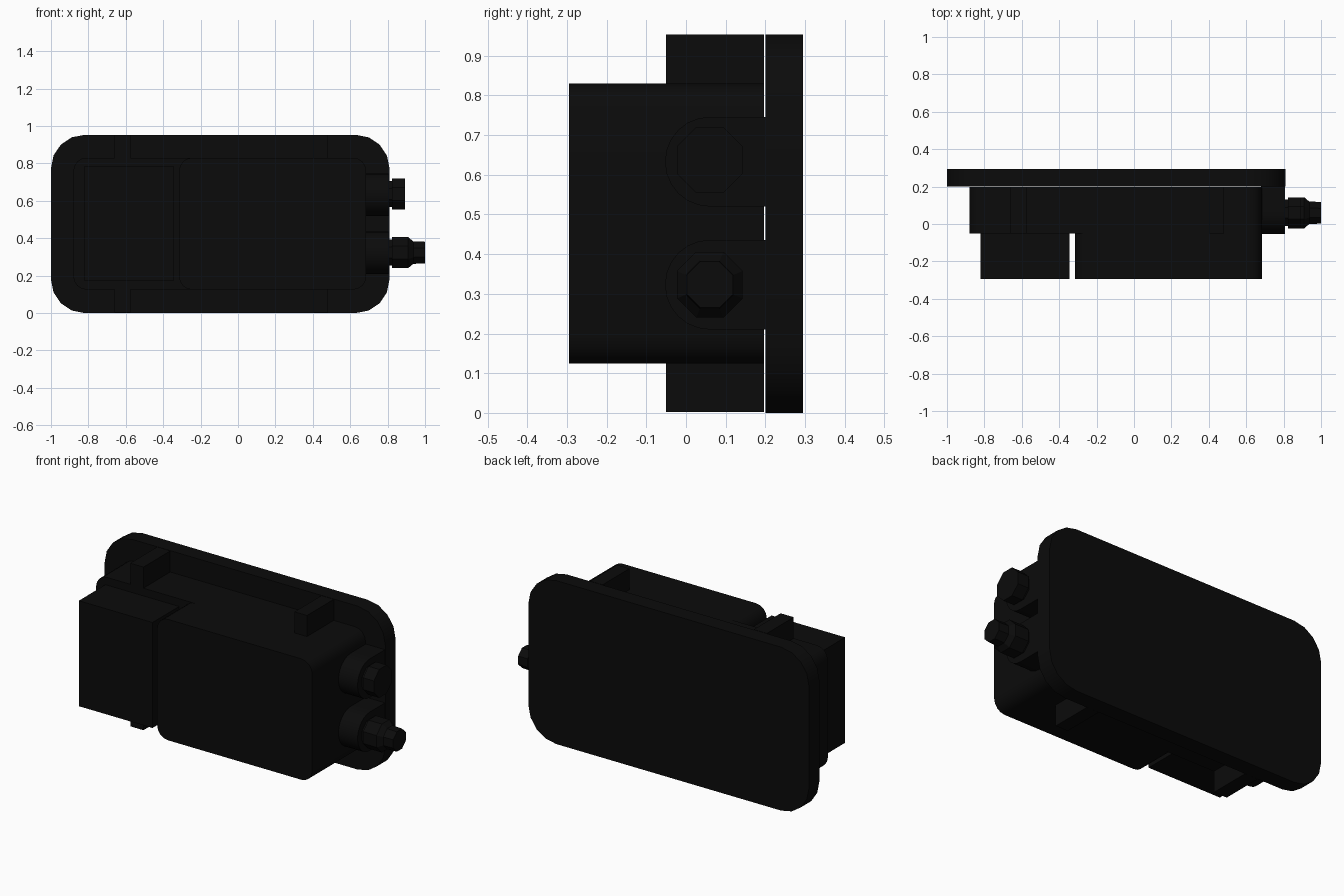
import bpy, bmesh, math

if "Cube" in bpy.data.objects:
    bpy.data.objects.remove(bpy.data.objects["Cube"])

black = bpy.data.materials.new("matte_black")
black.diffuse_color = (0.0033, 0.0033, 0.0033, 1)
black.use_nodes = True
black.node_tree.nodes["Principled BSDF"].inputs["Base Color"].default_value = black.diffuse_color


def finish(name, bm, smooth=True):
    bmesh.ops.recalc_face_normals(bm, faces=bm.faces)
    me = bpy.data.meshes.new(name)
    bm.to_mesh(me)
    bm.free()
    me.materials.append(black)
    ob = bpy.data.objects.new(name, me)
    bpy.context.collection.objects.link(ob)
    if smooth:
        bpy.ops.object.select_all(action='DESELECT')
        ob.select_set(True)
        bpy.context.view_layer.objects.active = ob
        bpy.ops.object.shade_smooth_by_angle(angle=math.radians(30))
    return ob


def prism(name, outline, offset, smooth=True):
    """Extrude a closed 3D outline by an offset vector."""
    bm = bmesh.new()
    face = bm.faces.new([bm.verts.new(p) for p in outline])
    res = bmesh.ops.extrude_face_region(bm, geom=[face], use_keep_orig=True)
    verts = [g for g in res["geom"] if isinstance(g, bmesh.types.BMVert)]
    bmesh.ops.translate(bm, verts=verts, vec=offset)
    return finish(name, bm, smooth)


def rounded_slab(name, x0, x1, z0, z1, y0, y1, r=0.0, seg=4):
    """Rounded rectangle in x-z, extruded along y."""
    pts = []
    for i, (cx, cz) in enumerate([(x1 - r, z1 - r), (x0 + r, z1 - r),
                                  (x0 + r, z0 + r), (x1 - r, z0 + r)]):
        for k in range(seg + 1 if r else 1):
            a = math.pi / 2 * (i + k / seg)
            pts.append((cx + r * math.cos(a), y0, cz + r * math.sin(a)))
    return prism(name, pts, (0, y1 - y0, 0), r > 0)


def octagon_lathe(name, profile, y, z):
    """Eight-sided fitting along x; profile holds (x, half width) pairs."""
    bm = bmesh.new()
    rings = []
    for x, h in profile:
        r = h / math.cos(math.pi / 8)
        rings.append([bm.verts.new((x, y + r * math.cos(math.pi / 4 * (k + 0.5)),
                                    z + r * math.sin(math.pi / 4 * (k + 0.5))))
                      for k in range(8)])
    for a, b in zip(rings, rings[1:]):
        for k in range(8):
            bm.faces.new((a[k], a[(k + 1) % 8], b[(k + 1) % 8], b[k]))
    bm.faces.new(rings[0])
    bm.faces.new(rings[-1])
    return finish(name, bm, False)


# Back plate, main body and the two front blocks
rounded_slab("back_plate", -1.0, 0.81, 0.0, 0.953, 0.2, 0.295, 0.18)
rounded_slab("main_body", -0.88, 0.685, 0.125, 0.83, -0.05, 0.197, 0.07)
rounded_slab("large_front_block", -0.315, 0.685, 0.125, 0.83, -0.295, -0.05, 0.07)
rounded_slab("small_front_block", -0.82, -0.345, 0.17, 0.785, -0.295, -0.05)

# Mounting tabs, top and bottom
for side, x0, x1 in (("left", -0.66, -0.575), ("right", 0.40, 0.48)):
    rounded_slab("top_tab_" + side, x0, x1, 0.82, 0.953, -0.05, 0.197)
    rounded_slab("bottom_tab_" + side, x0, x1, 0.002, 0.135, -0.05, 0.197)

# U-shaped connector hubs on the right side
CY = 0.06
for name, cz in (("upper_hub", 0.633), ("lower_hub", 0.323)):
    r = 0.113
    arc = [math.pi / 2 + math.pi * k / 12 for k in range(13)]
    pts = [(0.68, CY + r * math.cos(a), cz + r * math.sin(a)) for a in arc]
    pts += [(0.68, 0.2, cz - r), (0.68, 0.2, cz + r)]
    prism(name, pts, (0.128, 0, 0))

# Connector fittings
octagon_lathe("upper_fitting", [(0.80, 0.07), (0.823, 0.07), (0.823, 0.083),
                                (0.893, 0.083)], CY, 0.637)
octagon_lathe("lower_fitting", [(0.80, 0.07), (0.823, 0.07), (0.823, 0.083),
                                (0.91, 0.083), (0.937, 0.06), (1.0, 0.058)], CY, 0.323)
